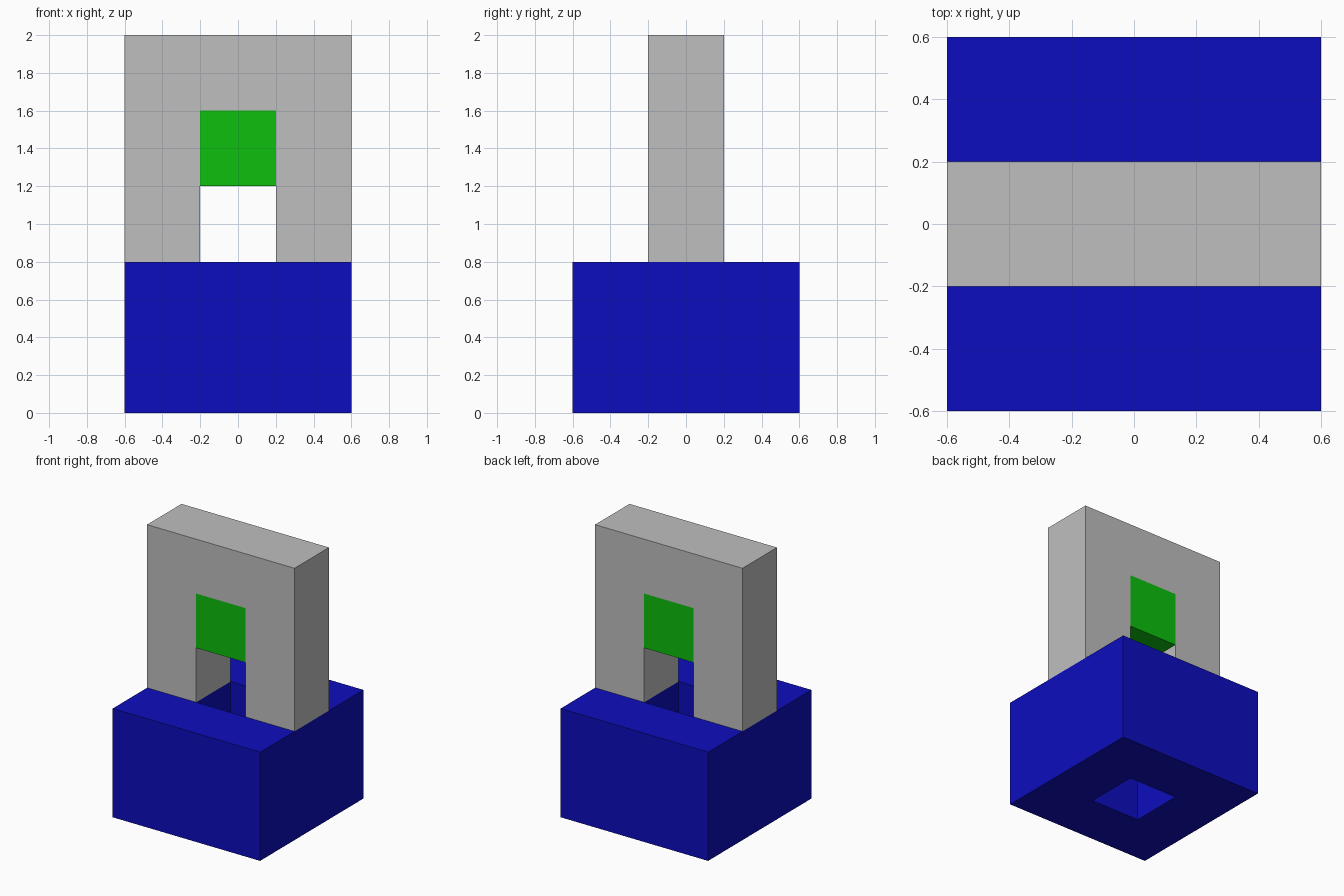
import bpy
import bmesh
from mathutils import Vector

if "Cube" in bpy.data.objects:
    bpy.data.objects.remove(bpy.data.objects["Cube"], do_unlink=True)

U = 0.4  # module: every part is a multiple of this unit


def make_material(name, rgb):
    mat = bpy.data.materials.new(name)
    mat.use_nodes = True
    colour = (*rgb, 1.0)
    mat.diffuse_color = colour
    mat.node_tree.nodes["Principled BSDF"].inputs["Base Color"].default_value = colour
    return mat


def extruded(name, faces, direction, mat):
    """Extrude a flat sheet, given as a list of polygons, into a solid."""
    bm = bmesh.new()
    for points in faces:
        bm.faces.new([bm.verts.new(p) for p in points])
    bmesh.ops.remove_doubles(bm, verts=bm.verts[:], dist=1e-5)
    result = bmesh.ops.extrude_face_region(bm, geom=bm.faces[:], use_keep_orig=True)
    moved = [g for g in result["geom"] if isinstance(g, bmesh.types.BMVert)]
    bmesh.ops.translate(bm, verts=moved, vec=Vector(direction))
    bmesh.ops.recalc_face_normals(bm, faces=bm.faces[:])
    mesh = bpy.data.meshes.new(name)
    bm.to_mesh(mesh)
    bm.free()
    mesh.materials.append(mat)
    obj = bpy.data.objects.new(name, mesh)
    bpy.context.collection.objects.link(obj)
    return obj


blue = make_material("blue", (0.004, 0.004, 0.522))
grey = make_material("light grey", (0.522, 0.522, 0.522))
green = make_material("green", (0.004, 0.522, 0.004))

# Base block with a square shaft running straight through it
corners = [(-1, -1), (1, -1), (1, 1), (-1, 1)]
outer = [(1.5 * U * x, 1.5 * U * y, 0) for x, y in corners]
inner = [(0.5 * U * x, 0.5 * U * y, 0) for x, y in corners]
ring = [(outer[i], outer[(i + 1) % 4], inner[(i + 1) % 4], inner[i]) for i in range(4)]
extruded("base", ring, (0, 0, 2 * U), blue)

# Upright arch: two legs and a lintel in one outline
outline = [(-1.5, 2), (-0.5, 2), (-0.5, 4), (0.5, 4),
           (0.5, 2), (1.5, 2), (1.5, 5), (-1.5, 5)]
extruded("arch", [[(x * U, -0.5 * U, z * U) for x, z in outline]], (0, U, 0), grey)

# Block hanging under the lintel, flush with the arch
square = [(-0.5, 3), (0.5, 3), (0.5, 4), (-0.5, 4)]
extruded("hanging_block", [[(x * U, -0.5 * U, z * U) for x, z in square]], (0, U, 0), green)
